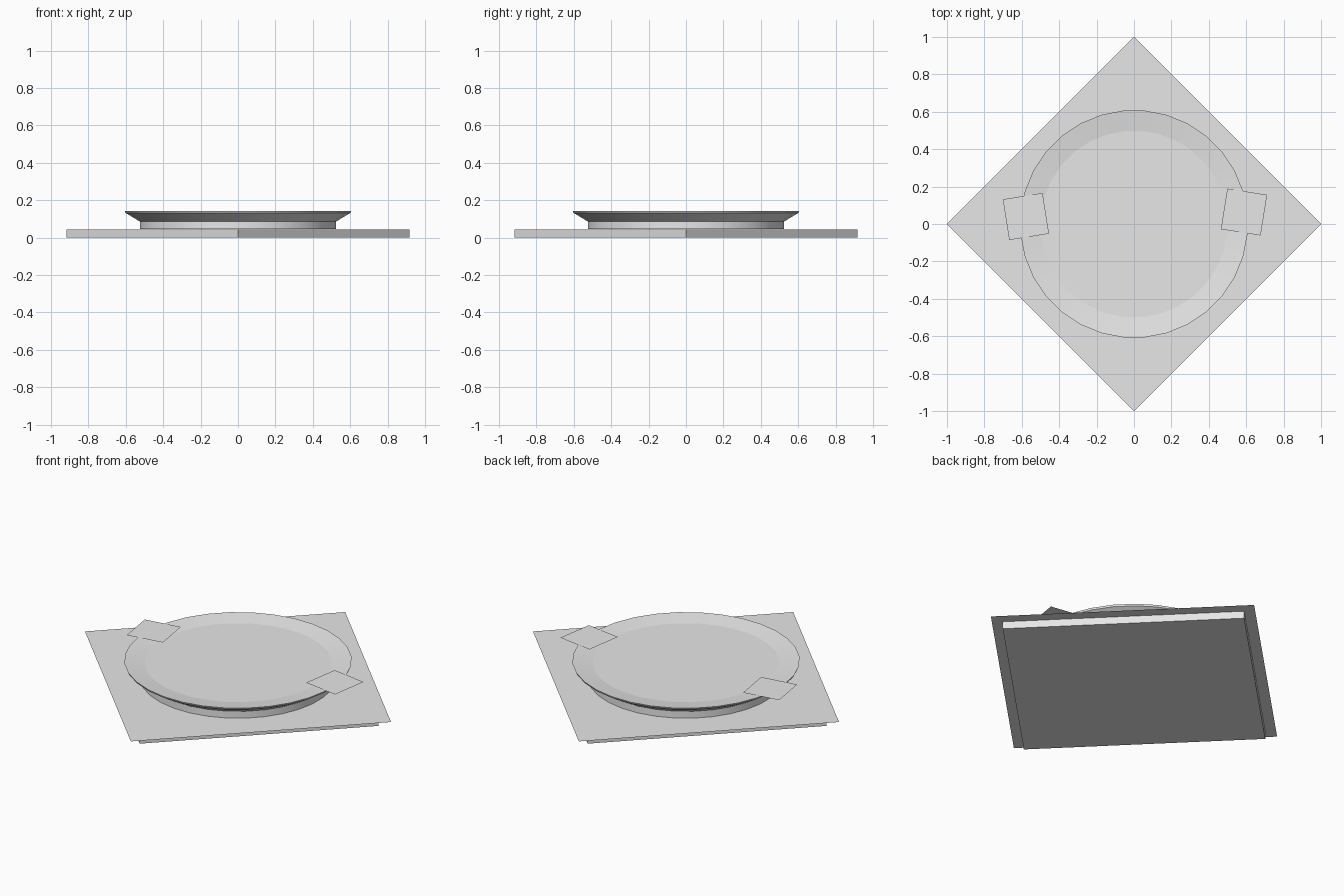
import bpy, bmesh, math

cube = bpy.data.objects.get("Cube")
if cube:
    bpy.data.objects.remove(cube, do_unlink=True)

# Single plain grey for every part
GREY = (0.8, 0.8, 0.8, 1.0)
mat = bpy.data.materials.new("light_grey")
mat.use_nodes = True
mat.diffuse_color = GREY
bsdf = next(n for n in mat.node_tree.nodes if n.type == 'BSDF_PRINCIPLED')
bsdf.inputs["Base Color"].default_value = GREY


def add_object(name, bm):
    """Turn a bmesh into a linked, coloured object."""
    bmesh.ops.recalc_face_normals(bm, faces=bm.faces)
    mesh = bpy.data.meshes.new(name)
    bm.to_mesh(mesh)
    bm.free()
    mesh.materials.append(mat)
    obj = bpy.data.objects.new(name, mesh)
    bpy.context.collection.objects.link(obj)
    return obj


def sheet(name, width, depth, location, angle):
    """Flat rectangle facing up."""
    bm = bmesh.new()
    w, d = width / 2, depth / 2
    bm.faces.new([bm.verts.new((x, y, 0)) for x, y in ((-w, -d), (w, -d), (w, d), (-w, d))])
    obj = add_object(name, bm)
    # Make sure the visible side is the upper one
    if obj.data.polygons[0].normal.z < 0:
        obj.data.flip_normals()
    obj.location = location
    obj.rotation_euler.z = math.radians(angle)
    return obj


def lathe(name, profile, segments):
    """Rings from (radius, height) pairs, closed by flat caps."""
    bm = bmesh.new()
    rings = []
    for r, z in profile:
        angles = [2 * math.pi * (i + 0.5) / segments for i in range(segments)]
        rings.append([bm.verts.new((r * math.cos(a), r * math.sin(a), z)) for a in angles])
    for low, high in zip(rings, rings[1:]):
        for i in range(segments):
            j = (i + 1) % segments
            bm.faces.new((low[i], low[j], high[j], high[i]))
    bm.faces.new(rings[0][::-1])
    bm.faces.new(rings[-1])
    return add_object(name, bm)


# Square table slab, turned corner to the front
bm = bmesh.new()
bmesh.ops.create_cube(bm, size=1.0)
side = 0.917 * math.sqrt(2)
bmesh.ops.scale(bm, vec=(side, side, 0.043), verts=bm.verts)
bmesh.ops.translate(bm, vec=(0, 0, 0.0215), verts=bm.verts)
slab = add_object("base_slab", bm)
slab.rotation_euler.z = math.radians(45)

# Thin cloth overhanging the slab
sheet("top_cloth", math.sqrt(2), math.sqrt(2), (0, 0, 0.045), 45)

# Shallow dish: foot, flared underside, lip, sloping rim, flat centre
dish = lathe("dish", [(0.527, 0.0455), (0.527, 0.086), (0.605, 0.133),
                      (0.609, 0.143), (0.5, 0.128)], 32)
bpy.ops.object.select_all(action='DESELECT')
dish.select_set(True)
bpy.context.view_layer.objects.active = dish
bpy.ops.object.shade_smooth_by_angle(angle=math.radians(30))
for face in dish.data.polygons:
    if len(face.vertices) > 4:
        face.use_smooth = False

# Square cards resting on the rim
sheet("left_card", 0.215, 0.22, (0.588, 0.064, 0.145), -9)
sheet("right_card", 0.215, 0.22, (-0.578, 0.04, 0.145), 9)
